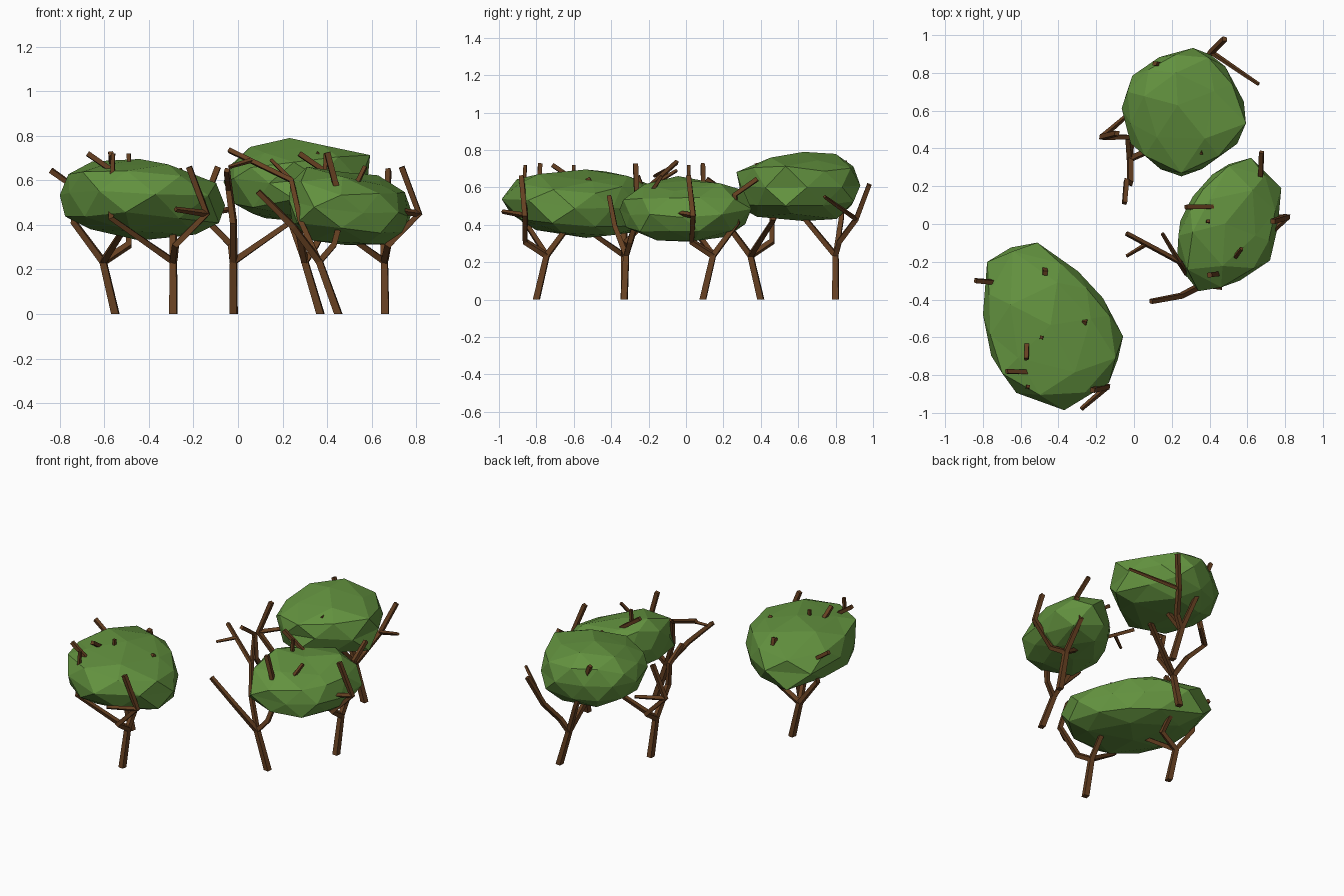
import bpy, bmesh, math, random
from mathutils import Vector, Matrix

if "Cube" in bpy.data.objects:
    bpy.data.objects.remove(bpy.data.objects["Cube"])

random.seed(4)


def material(name, rgb):
    m = bpy.data.materials.new(name)
    m.diffuse_color = (*rgb, 1)
    m.use_nodes = True
    m.node_tree.nodes["Principled BSDF"].inputs["Base Color"].default_value = m.diffuse_color
    return m


BARK = material("bark", (0.13, 0.05, 0.015))
LEAF = material("leaves", (0.125, 0.29, 0.05))


def finish(bm, name, mat):
    bmesh.ops.recalc_face_normals(bm, faces=bm.faces)
    me = bpy.data.meshes.new(name)
    bm.to_mesh(me)
    bm.free()
    me.materials.append(mat)
    ob = bpy.data.objects.new(name, me)
    bpy.context.collection.objects.link(ob)
    return ob


def sweep(bm, pts, r0, r1, sides=4):
    """Tapered faceted tube along a polyline."""
    pts = [Vector(p) for p in pts]
    n = len(pts)
    u, prev = Vector((0.8, 0.6, 0)), None
    for i, p in enumerate(pts):
        t = Vector()
        if i > 0:
            t += (p - pts[i - 1]).normalized()
        if i < n - 1:
            t += (pts[i + 1] - p).normalized()
        if p.z == 0:
            t = Vector((0, 0, 1))
        t.normalize()
        if i == 0 and abs(t.dot(u)) > 0.9:
            u = Vector((0, 0, 1))
        u = (u - t * u.dot(t)).normalized()   # carry the frame along without twist
        w = t.cross(u)
        r = r0 + (r1 - r0) * i / (n - 1)
        ring = [bm.verts.new(p + r * (math.cos(a) * u + math.sin(a) * w))
                for a in (2 * math.pi * k / sides for k in range(sides))]
        if prev:
            for k in range(sides):
                j = (k + 1) % sides
                bm.faces.new((prev[k], prev[j], ring[j], ring[k]))
        else:
            bm.faces.new(ring[::-1])
        prev = ring
    bm.faces.new(prev)


def trunk(name, base, turn, trunk_top, branches):
    bm = bmesh.new()
    sweep(bm, [(0, 0, 0), trunk_top], 0.024, 0.021)
    for path, r0, r1 in branches:
        sweep(bm, path, r0, r1)
    ob = finish(bm, name, BARK)
    ob.matrix_world = Matrix.Translation((*base, 0)) @ Matrix.Rotation(math.radians(turn), 4, 'Z')


# Shared trunk: one short forked branch, one long forked branch, one upright branch
P = (0, 0.055, 0.235)
E = (0.15, -0.06, 0.45)
L = (-0.28, -0.07, 0.43)
shared = [
    ([P, (0.01, -0.06, 0.31), E, (0.07, -0.08, 0.66)], 0.020, 0.018),
    ([E, (0.01, -0.18, 0.47)], 0.016, 0.012),
    ([P, L, (-0.24, 0.015, 0.62), (-0.385, 0.02, 0.72)], 0.019, 0.016),
    ([L, (-0.27, -0.06, 0.72)], 0.015, 0.012),
    ([P, (0.0, 0.185, 0.41), (0.02, 0.17, 0.56), (0.03, 0.29, 0.645)], 0.020, 0.016),
]
for name, base, turn in (("front_trunk", (-0.29, -0.80), 0), ("left_trunk", (-0.55, -0.33), 90),
                         ("back_left_trunk", (-0.02, 0.40), 180), ("right_trunk", (0.66, 0.09), 3)):
    trunk(name, base, turn, P, shared)

# Wide spreading trunk under the right canopy
Q = (-0.085, 0.01, 0.235)
F = (-0.21, 0.13, 0.60)
G = (0.02, 0.07, 0.46)
trunk("middle_trunk", (0.45, -0.33), 0, Q, [
    ([Q, (-0.20, -0.05, 0.39), (-0.36, -0.08, 0.55)], 0.020, 0.016),
    ([Q, (-0.17, 0.07, 0.42), F, (-0.49, 0.28, 0.735)], 0.018, 0.014),
    ([F, (-0.30, 0.28, 0.69)], 0.013, 0.010),
    ([(-0.39, 0.22, 0.69), (-0.49, 0.16, 0.66)], 0.012, 0.009),
    ([Q, (-0.02, 0.03, 0.31), G, (-0.05, 0.06, 0.725)], 0.018, 0.018),
    ([G, (0.12, 0.20, 0.66)], 0.015, 0.012),
])

# Trunk at the back
R = (-0.07, 0, 0.235)
H = (0.04, 0.11, 0.43)
trunk("back_right_trunk", (0.37, 0.80), 0, R, [
    ([R, (-0.02, 0.02, 0.31), H, (0.11, 0.18, 0.615)], 0.020, 0.017),
    ([H, (0.29, -0.06, 0.55)], 0.014, 0.010),
    ([R, (-0.11, -0.17, 0.44), (-0.12, -0.2, 0.58)], 0.019, 0.016),
    ([R, (-0.14, 0.03, 0.43), (-0.26, 0.05, 0.74)], 0.019, 0.016),
])


def canopy(name, outline, z_low, z_mid, z_high, tilt, bumps):
    """Low-poly ball fitted to a top-view outline; tilt and bumps shape the crown."""
    n = len(outline)
    cx = sum(p[0] for p in outline) / n
    cy = sum(p[1] for p in outline) / n

    def reach(dx, dy):
        # distance from the centre to the outline along a direction
        for (ax, ay), (bx, by) in zip(outline, outline[1:] + outline[:1]):
            ax, ay, bx, by = ax - cx, ay - cy, bx - cx, by - cy
            ex, ey = bx - ax, by - ay
            den = dx * ey - dy * ex
            if abs(den) < 1e-9:
                continue
            t = (ax * ey - ay * ex) / den
            s = (ax * dy - ay * dx) / den
            if t > 0 and -1e-6 <= s <= 1 + 1e-6:
                return t
        return 0.3

    bm = bmesh.new()
    bmesh.ops.create_icosphere(bm, subdivisions=2, radius=1)
    spin = Matrix.Rotation(random.random() * 6, 3, 'Z')
    for v in bm.verts:
        d = spin @ v.co.normalized()
        h = math.hypot(d.x, d.y)
        x, y = cx, cy
        if h > 1e-4:
            k = reach(d.x / h, d.y / h) * h ** 0.75 * random.uniform(1.0, 1.06)
            x += d.x / h * k
            y += d.y / h * k
        q = abs(d.z) ** 0.85
        z = z_mid + (q * (z_high - z_mid) if d.z > 0 else -q * (z_mid - z_low))
        z += (tilt[0] * (x - cx) + tilt[1] * (y - cy)) + random.uniform(-0.015, 0.015)
        if d.z > 0.2:
            for bx, by, amount in bumps:
                z += amount * math.exp(-((x - bx) ** 2 + (y - by) ** 2) / 0.03)
        v.co = (x, y, max(z, z_low))
    finish(bm, name, LEAF)


canopy("left_canopy",
       [(-.77, -.16), (-.64, -.09), (-.48, -.11), (-.26, -.29), (-.06, -.54),
        (-.055, -.77), (-.26, -.93), (-.42, -.99), (-.68, -.86), (-.79, -.61)],
       0.33, 0.52, 0.68, (-0.06, -0.05), [(-.5, -.5, 0.01)])
canopy("right_canopy",
       [(.24, -.19), (.21, -.05), (.35, .19), (.49, .34), (.6, .34), (.76, .24),
        (.77, .05), (.70, -.22), (.435, -.37), (.27, -.31)],
       0.31, 0.48, 0.625, (-0.10, 0.04), [(.3, -.05, 0.03), (.5, .1, 0.02)])
canopy("back_canopy",
       [(-.065, .66), (-.01, .77), (.09, .87), (.27, .92), (.41, .91), (.56, .70),
        (.62, .52), (.49, .37), (.23, .23), (0, .39), (-.05, .58)],
       0.42, 0.60, 0.75, (0.02, 0.0), [(.22, .73, 0.07), (.45, .42, 0.04), (.28, .58, -0.02)])
